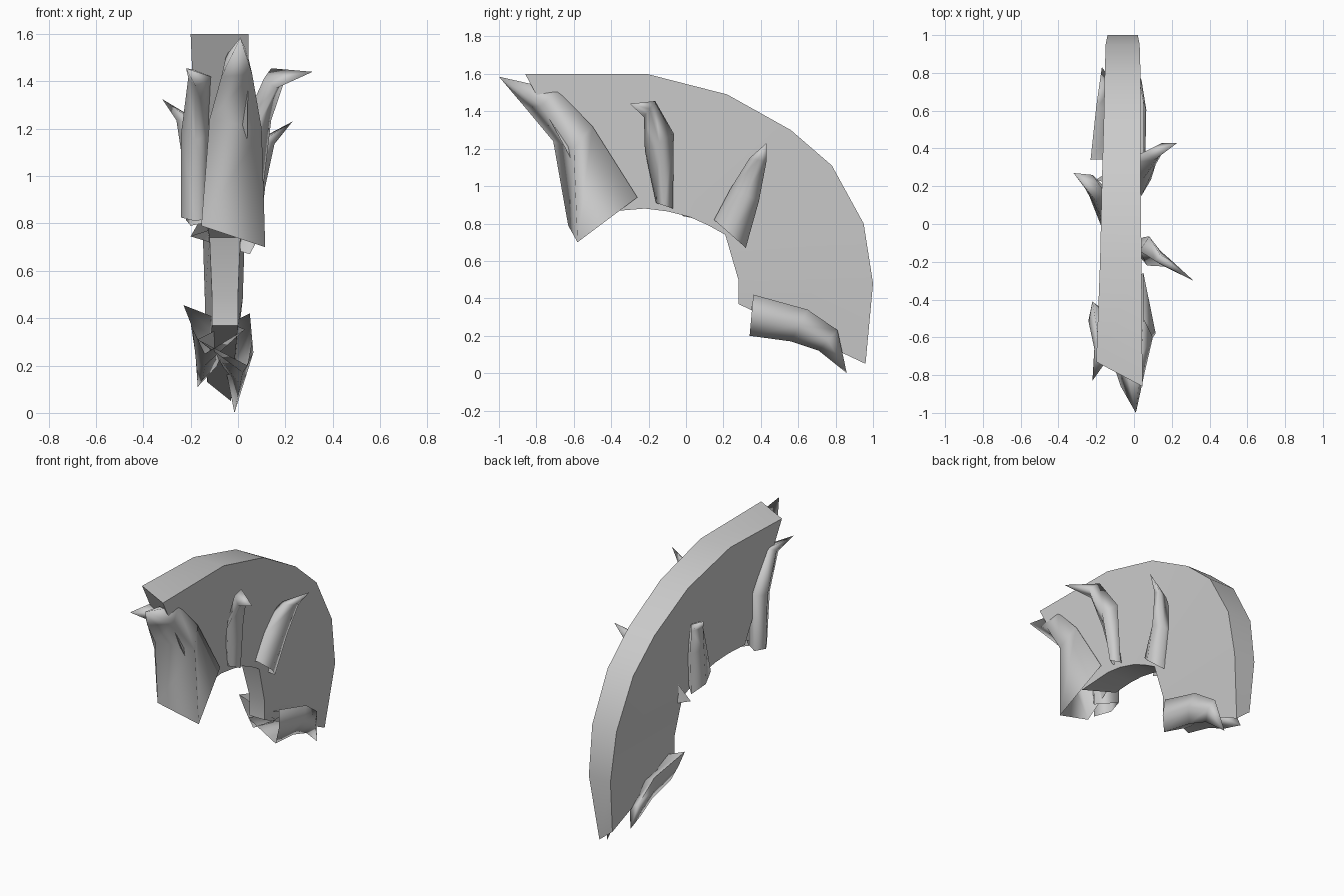
import bpy, bmesh


def loft(name, rings, tip=None, angle=0.6):
    """Skin four-sided rings: capped when blunt, open-based when pointed."""
    bm = bmesh.new()
    rows = [[bm.verts.new(p) for p in ring] for ring in rings]
    for a, b in zip(rows, rows[1:]):
        for i in range(4):
            j = (i + 1) % 4
            bm.faces.new((a[i], a[j], b[j], b[i]))
    if tip:
        t = bm.verts.new(tip)
        for i in range(4):
            bm.faces.new((rows[-1][i], rows[-1][(i + 1) % 4], t))
    else:
        bm.faces.new(rows[0])
        bm.faces.new(rows[-1])
    bmesh.ops.recalc_face_normals(bm, faces=bm.faces)
    me = bpy.data.meshes.new(name)
    bm.to_mesh(me)
    bm.free()
    ob = bpy.data.objects.new(name, me)
    bpy.context.collection.objects.link(ob)
    bpy.ops.object.select_all(action='DESELECT')
    ob.select_set(True)
    bpy.context.view_layer.objects.active = ob
    bpy.ops.object.shade_smooth_by_angle(angle=angle)
    return ob


def horn(name, stations, tip):
    """Stations: front y,z, back y,z, then x of front, back, ridge, inside."""
    rings = []
    for yf, zf, yb, zb, xf, xb, xr, xi in stations:
        ym, zm = (yf + yb) / 2, (zf + zb) / 2
        rings.append([(xf, yf, zf), (xr, ym, zm), (xb, yb, zb), (xi, ym, zm)])
    loft(name, rings, tip, angle=2.2)


# Curved slab: outer y,z, inner y,z, outer x left/right, inner x left/right
slab = [
    (-.21, 1.6, -.22, .88, -.18, .04, -.16, .03),
    (.22, 1.49, -.10, .865, -.17, .035, -.15, .03),
    (.56, 1.30, .02, .835, -.16, .035, -.14, .02),
    (.78, 1.11, .12, .79, -.155, .035, -.13, .015),
    (.95, .80, .21, .74, -.15, .03, -.12, .01),
    (1.0, .48, .28, .50, -.14, .02, -.11, .0),
]
rings = [[(-.2, -.73, 1.6), (.045, -.86, 1.6), (.035, -.46, .86), (-.17, -.38, .88)]]
for yo, zo, yi, zi, a, b, c, d in slab:
    rings.append([(a, yo, zo), (b, yo, zo), (d, yi, zi), (c, yi, zi)])
rings.append([(-.13, .965, .13), (-.03, .96, .05), (0, .28, .37), (-.11, .28, .37)])
loft("curved_slab", rings)

# Big horn wrapping the front end
loft("front_horn", [
    [(-.155, -.63, .79), (.115, -.58, .70), (.05, -.26, .94), (-.12, -.35, .92)],
    [(-.12, -.71, 1.24), (.10, -.60, 1.20), (.05, -.50, 1.32), (-.08, -.55, 1.30)],
    [(-.07, -.86, 1.42), (.06, -.77, 1.43), (.04, -.69, 1.515), (-.05, -.74, 1.51)],
], (.01, -1.0, 1.585), angle=2.2)

# Horns on the right side
horn("right_upper_horn", [
    (-.16, .91, -.07, .88, .04, .05, .10, -.02),
    (-.22, 1.19, -.065, 1.28, .07, .08, .14, .03),
    (-.225, 1.37, -.165, 1.455, .16, .14, .20, .11),
], (.315, -.30, 1.44))
horn("right_middle_horn", [
    (.15, .82, .32, .67, .04, .05, .09, -.20),
    (.24, .99, .39, .92, .05, .09, .115, -.08),
    (.34, 1.15, .43, 1.13, .11, .15, .155, .06),
], (.23, .43, 1.23))
horn("right_lower_horn", [
    (.34, .20, .36, .42, .04, .05, .06, -.17),
    (.56, .17, .65, .34, .02, .05, .065, -.10),
    (.71, .12, .81, .23, .01, .02, .04, -.05),
], (-.015, .86, 0))

# Horns on the left side
horn("left_front_horn", [
    (-.60, .81, -.41, .84, -.18, -.22, -.24, -.10),
    (-.63, 1.15, -.41, 1.21, -.18, -.22, -.24, -.10),
    (-.72, 1.38, -.60, 1.45, -.18, -.19, -.21, -.10),
], (-.22, -.83, 1.455))
horn("left_middle_horn", [
    (-.02, .84, .23, .79, -.17, -.20, -.22, -.08),
    (.05, 1.08, .24, 1.06, -.18, -.20, -.235, -.10),
    (.12, 1.24, .26, 1.23, -.20, -.22, -.26, -.17),
], (-.32, .27, 1.325))
horn("left_lower_horn", [
    (.36, .25, .34, .455, -.14, -.23, -.19, .03),
    (.56, .20, .62, .38, -.14, -.20, -.185, -.05),
    (.69, .14, .76, .25, -.15, -.18, -.175, -.09),
], (-.17, .83, .11))
